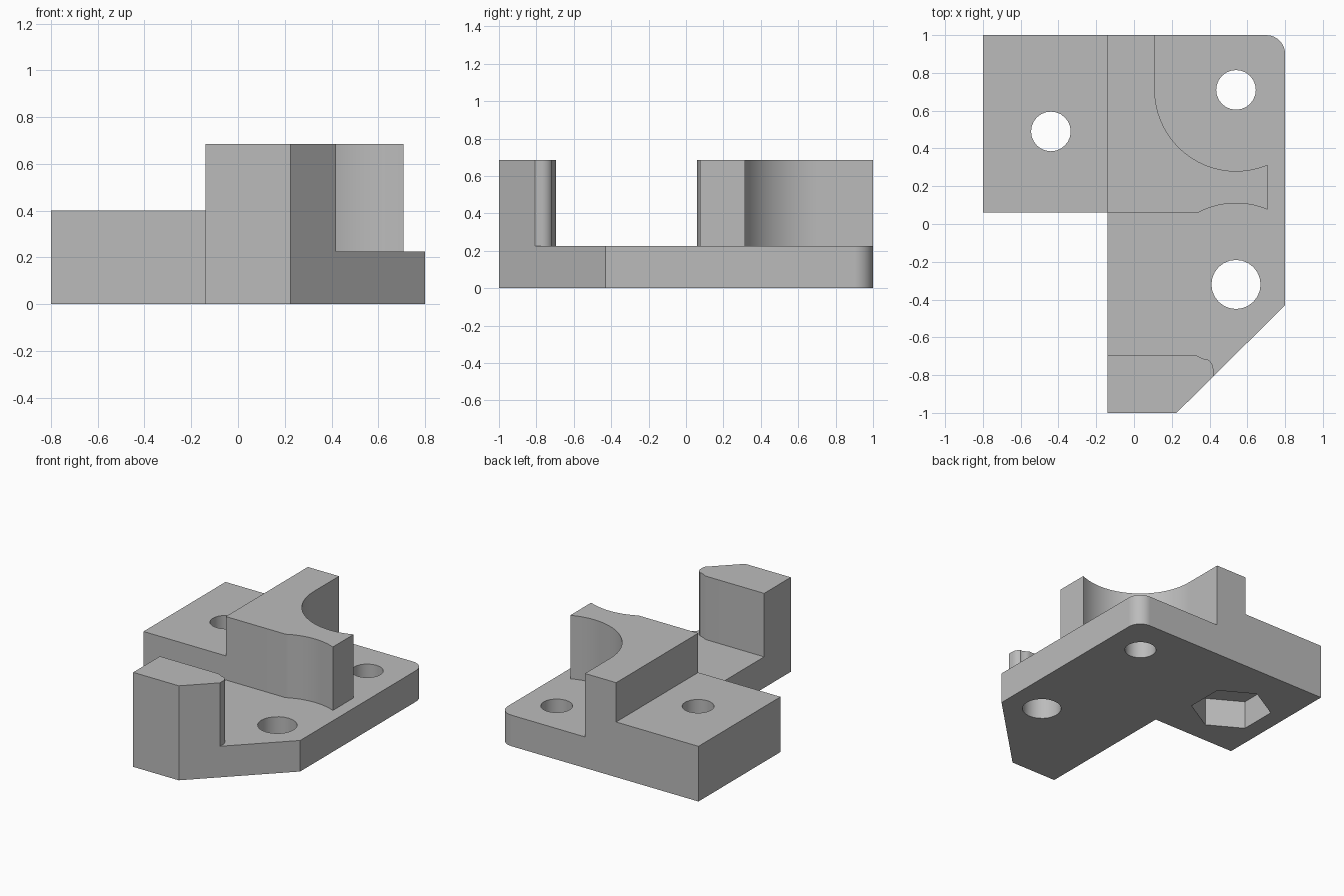
import bpy
import bmesh
from math import cos, sin, radians

cube = bpy.data.objects.get("Cube")
if cube:
    bpy.data.objects.remove(cube, do_unlink=True)

grey = bpy.data.materials.new("plain grey")
grey.use_nodes = True
COLOUR = (0.5, 0.5, 0.5, 1.0)
grey.diffuse_color = COLOUR
grey.node_tree.nodes["Principled BSDF"].inputs["Base Color"].default_value = COLOUR

# Key dimensions
PLATE_TOP, BLOCK_TOP, WALL_TOP = 0.225, 0.4, 0.685
INNER, FRONT, BACK = -0.14, 0.06, 1.0
REAR_HOLE, FRONT_HOLE, SIDE_HOLE = (0.54, 0.71), (0.54, -0.32), (-0.44, 0.49)
CLEARANCE = 0.43


def arc(centre, radius, start, end, steps):
    angles = [radians(start + (end - start) * i / steps) for i in range(steps + 1)]
    return [(centre[0] + radius * cos(a), centre[1] + radius * sin(a)) for a in angles]


def prism(name, outline, bottom, top):
    """Extrude a counter-clockwise outline between two heights."""
    bm = bmesh.new()
    face = bm.faces.new([bm.verts.new((x, y, bottom)) for x, y in outline])
    grown = bmesh.ops.extrude_face_region(bm, geom=[face])
    raised = [v for v in grown["geom"] if isinstance(v, bmesh.types.BMVert)]
    bmesh.ops.translate(bm, verts=raised, vec=(0, 0, top - bottom))
    bmesh.ops.recalc_face_normals(bm, faces=bm.faces)
    mesh = bpy.data.meshes.new(name)
    bm.to_mesh(mesh)
    bm.free()
    mesh.materials.append(grey)
    obj = bpy.data.objects.new(name, mesh)
    bpy.context.collection.objects.link(obj)
    return obj


def cut(obj, outline, bottom, top):
    """Subtract a prism from a part, then discard the cutter."""
    cutter = prism("cutter", outline, bottom, top)
    cutter.hide_render = True
    mod = obj.modifiers.new("cut", "BOOLEAN")
    mod.operation, mod.solver, mod.object = "DIFFERENCE", "EXACT", cutter
    bpy.context.view_layer.update()
    graph = bpy.context.evaluated_depsgraph_get()
    result = bpy.data.meshes.new_from_object(obj.evaluated_get(graph))
    obj.modifiers.clear()
    obj.data = result
    bpy.data.objects.remove(cutter, do_unlink=True)


def circle(centre, radius, sides=24):
    return arc(centre, radius, 0, 360, sides)[:-1]


# Base plate with a chamfered front corner and a rounded back corner
plate = prism("base_plate",
              [(INNER, -1), (0.225, -1), (0.8, -0.43)]
              + arc((0.7, 0.9), 0.1, 0, 90, 8) + [(INNER, BACK)],
              0, PLATE_TOP)
cut(plate, circle(REAR_HOLE, 0.105), -0.1, 1)
cut(plate, circle(FRONT_HOLE, 0.13), -0.1, 1)

# Side block with a bolt hole and a hexagonal nut pocket underneath
block = prism("side_block",
              [(-0.8, FRONT), (INNER, FRONT), (INNER, BACK), (-0.8, BACK)],
              0, BLOCK_TOP)
cut(block, circle(SIDE_HOLE, 0.105), -0.1, 1)
cut(block, arc(SIDE_HOLE, 0.27, 30, 330, 5), -0.1, 0.205)

# Tall wall, hollowed around the two plate holes
wall = prism("tall_wall",
             [(INNER, FRONT)]
             + arc(FRONT_HOLE, CLEARANCE, 117.9, 67, 10)
             + arc(REAR_HOLE, CLEARANCE, 293, 180, 20)
             + [(REAR_HOLE[0] - CLEARANCE, BACK), (INNER, BACK)],
             PLATE_TOP, WALL_TOP)

# Front post with a rounded end
post = prism("front_post",
             [(INNER, -1), (0.225, -1), (0.42, -0.807)]
             + arc((0.36, -0.77), 0.06, 0, 60, 6)
             + arc(FRONT_HOLE, CLEARANCE, 248, 240.7, 2)
             + [(INNER, -0.695)],
             PLATE_TOP, WALL_TOP)

# Smooth the curved walls while keeping flat faces crisp
for part in (plate, block, wall, post):
    bpy.ops.object.select_all(action="DESELECT")
    part.select_set(True)
    bpy.context.view_layer.objects.active = part
    bpy.ops.object.shade_smooth_by_angle(angle=radians(30))
    part.modifiers.new("flat faces", "WEIGHTED_NORMAL").keep_sharp = True
